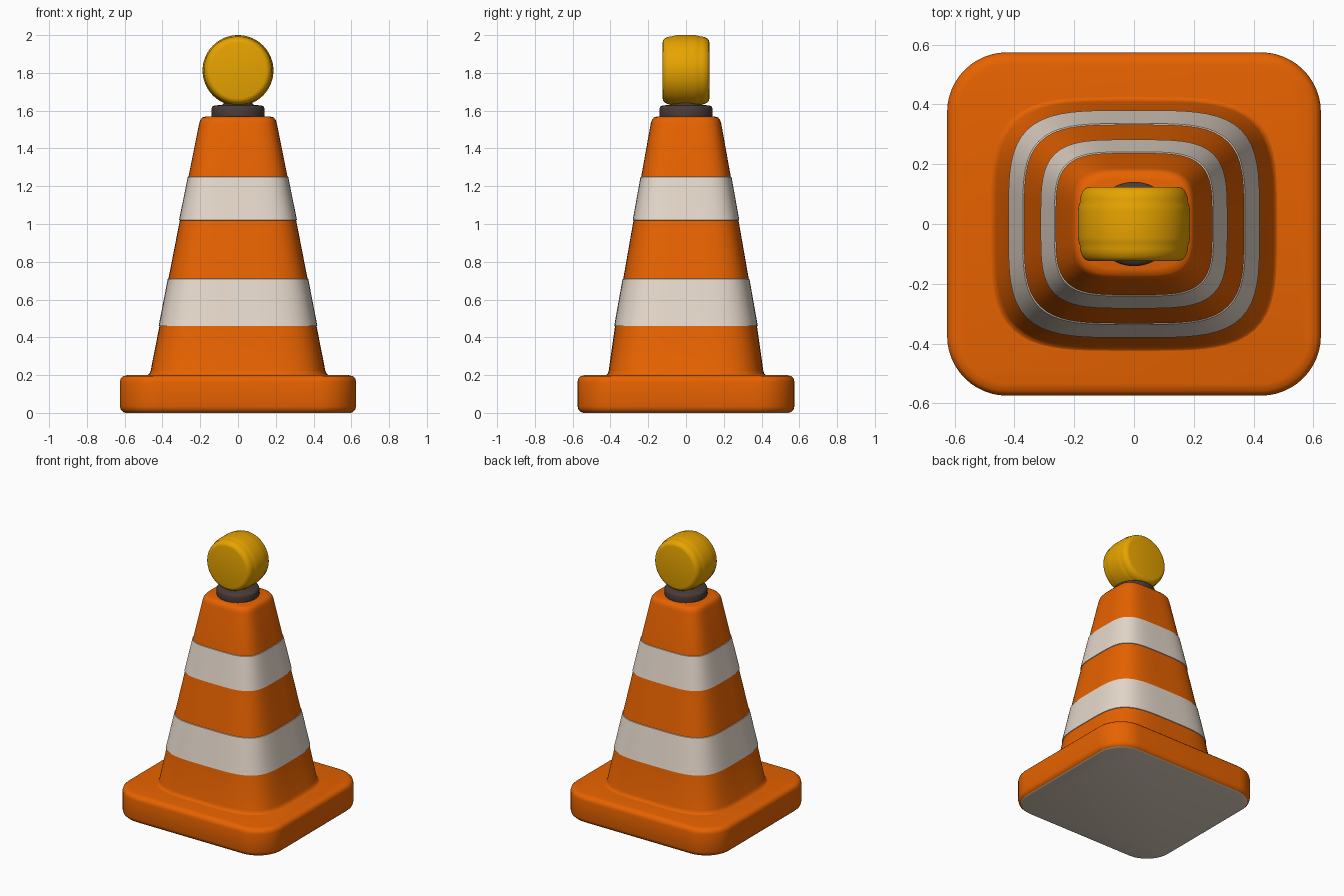
import bpy
import math

if "Cube" in bpy.data.objects:
    bpy.data.objects.remove(bpy.data.objects["Cube"])


def material(name, rgb):
    m = bpy.data.materials.new(name)
    m.diffuse_color = (*rgb, 1.0)
    m.use_nodes = True
    m.node_tree.nodes["Principled BSDF"].inputs["Base Color"].default_value = m.diffuse_color
    return m


ORANGE = material("orange plastic", (0.83, 0.127, 0.0))
WHITE = material("reflective off white", (0.79, 0.69, 0.60))
YELLOW = material("amber lens", (0.80, 0.37, 0.0))
DARK = material("dark collar", (0.066, 0.045, 0.041))
GREY = material("pale underside", (0.70, 0.61, 0.50))


def loft(name, rings, mats, rule=lambda c, n: 0, angle=40):
    """Skin a stack of equal-length rings, capping both ends."""
    n = len(rings[0])
    verts = [v for r in rings for v in r]
    faces = [tuple(reversed(range(n)))]
    for k in range(len(rings) - 1):
        a, b = k * n, (k + 1) * n
        faces += [(a + i, a + (i + 1) % n, b + (i + 1) % n, b + i) for i in range(n)]
    faces.append(tuple(range(len(verts) - n, len(verts))))
    me = bpy.data.meshes.new(name)
    me.from_pydata(verts, [], faces)
    me.update()
    for m in mats:
        me.materials.append(m)
    for p in me.polygons:
        p.use_smooth = True
        p.material_index = rule(p.center, p.normal)
    me.set_sharp_from_angle(angle=math.radians(angle))
    ob = bpy.data.objects.new(name, me)
    bpy.context.collection.objects.link(ob)
    return ob


def rounded_rect(hx, hy, r, z, seg=12):
    pts = []
    for q, (sx, sy) in enumerate([(1, 1), (-1, 1), (-1, -1), (1, -1)]):
        for i in range(seg + 1):
            t = math.pi / 2 * (q + i / seg)
            pts.append((sx * (hx - r) + r * math.cos(t), sy * (hy - r) + r * math.sin(t), z))
    return pts


def superellipse(hx, hy, z, e=4.0, n=96):
    pts = []
    for i in range(n):
        t = 2 * math.pi * i / n
        c, s = math.cos(t), math.sin(t)
        r = (abs(c / hx) ** e + abs(s / hy) ** e) ** (-1 / e)
        pts.append((r * c, r * s, z))
    return pts


def circle(r, z, n=64):
    return [(r * math.cos(2 * math.pi * i / n), r * math.sin(2 * math.pi * i / n), z) for i in range(n)]


# Base slab with rounded corners and a pale underside
base_profile = [(0, .03), (.004, .018), (.016, .005), (.035, 0), (.165, 0),
                (.182, .004), (.194, .016), (.2, .04)]
loft("base_slab", [rounded_rect(.625 - o, .574 - o, .2 - o, z) for z, o in base_profile],
     [ORANGE, GREY], lambda c, n: 1 if n.z < -0.9 else 0, 50)

# Tapered cone body, two slightly raised pale bands chosen by height
cone_profile = [(.196, .49, .435), (.2, .478, .424), (.208, .469, .414), (.225, .462, .409),
                (.459, .416, .376), (.461, .420, .380), (.709, .372, .336), (.711, .368, .332),
                (1.019, .308, .278), (1.021, .312, .282), (1.249, .266, .241), (1.251, .262, .237),
                (1.53, .206, .187), (1.55, .2, .181), (1.564, .189, .17), (1.57, .168, .15)]
loft("cone_body", [superellipse(x, y, z) for z, x, y in cone_profile], [ORANGE, WHITE],
     lambda c, n: 1 if .4595 < c.z < .7105 or 1.0195 < c.z < 1.2505 else 0)

# Dark collar and lamp neck
collar = [(1.56, .138), (1.575, .141), (1.61, .141), (1.622, .136), (1.628, .122),
          (1.63, .085), (1.636, .078), (1.67, .075)]
loft("lamp_collar", [circle(r, z) for z, r in collar], [DARK], angle=50)

# Amber lamp: drum lying along y, soft raised middle band and rounded rims
half = [(.124, .148), (.121, .160), (.112, .170), (.098, .177), (.082, .181),
        (.072, .181), (.062, .185), (.045, .1875)]
lens = [(-y, r) for y, r in half] + [(y, r) for y, r in reversed(half)]
lamp = loft("warning_lamp", [circle(r, y) for y, r in lens], [YELLOW], angle=60)
lamp.rotation_euler = (math.radians(90), 0, 0)
lamp.location = (0, 0, 1.8125)
